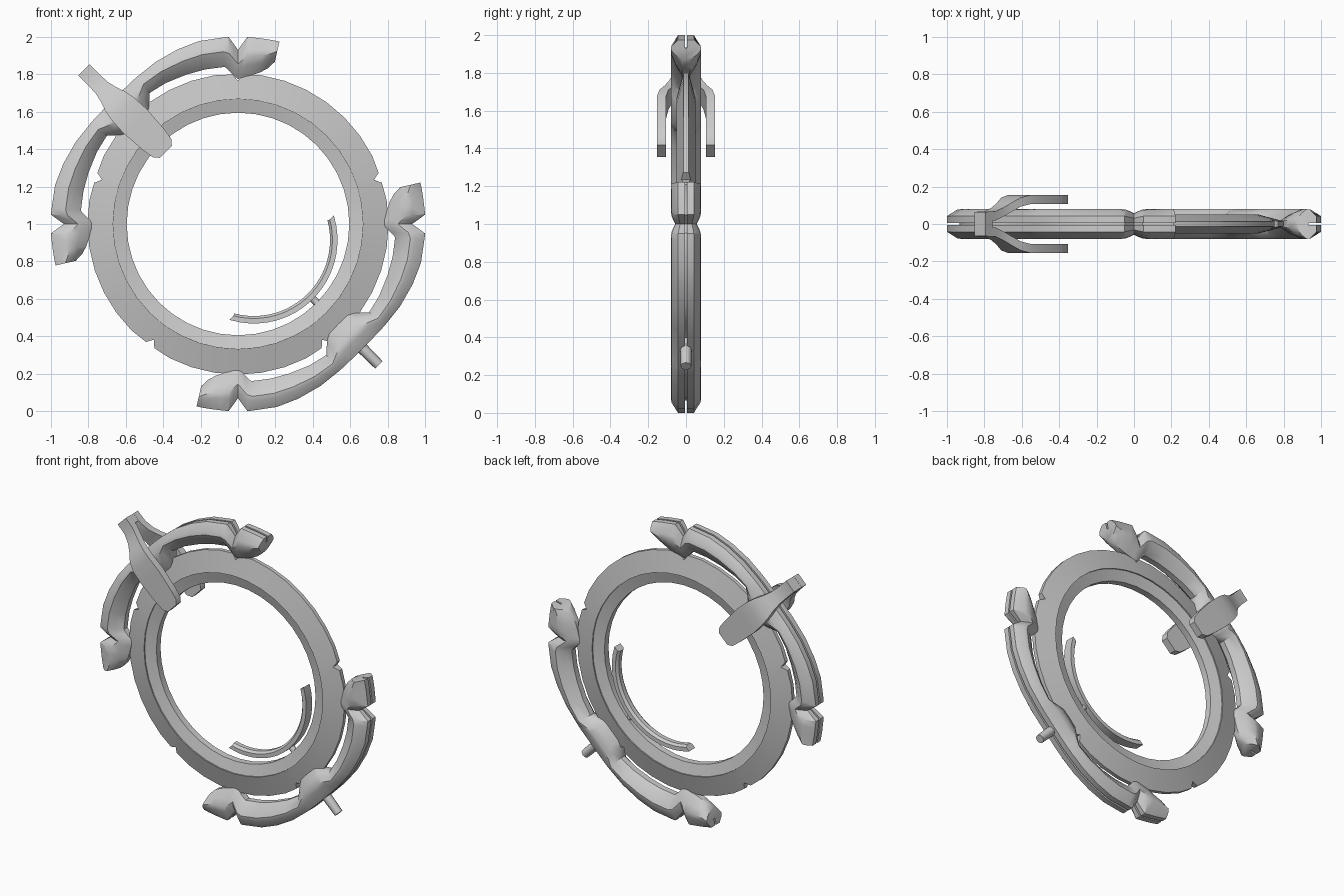
import bpy, bmesh, math
from mathutils import Vector

if "Cube" in bpy.data.objects:
    bpy.data.objects.remove(bpy.data.objects["Cube"])


def material(name, v):
    m = bpy.data.materials.new(name)
    m.diffuse_color = (v, v, v, 1)
    m.use_nodes = True
    m.node_tree.nodes["Principled BSDF"].inputs["Base Color"].default_value = m.diffuse_color
    return m


LIGHT = material("light_grey", 0.6)
MID = material("mid_grey", 0.56)


def polar(deg, r, y, c=(0, 0)):
    a = math.radians(deg)
    return Vector((c[0] + r * math.cos(a), y, 1 + c[1] + r * math.sin(a)))


def loft(name, sections, mat, closed=False, angle=35):
    """Skin a list of equal-length point loops."""
    bm = bmesh.new()
    loops = [[bm.verts.new(p) for p in s] for s in sections]
    n = len(loops[0])
    for i in range(len(loops) - (0 if closed else 1)):
        a, b = loops[i], loops[(i + 1) % len(loops)]
        for j in range(n):
            k = (j + 1) % n
            bm.faces.new((a[j], a[k], b[k], b[j]))
    if not closed:
        bm.faces.new(loops[0])
        bm.faces.new(loops[-1][::-1])
    bmesh.ops.recalc_face_normals(bm, faces=bm.faces)
    me = bpy.data.meshes.new(name)
    bm.to_mesh(me)
    bm.free()
    me.materials.append(mat)
    ob = bpy.data.objects.new(name, me)
    bpy.context.collection.objects.link(ob)
    bpy.ops.object.select_all(action='DESELECT')
    ob.select_set(True)
    bpy.context.view_layer.objects.active = ob
    bpy.ops.object.shade_smooth_by_angle(angle=math.radians(angle))
    return ob


def mirrored(half):
    """Close a half section by mirroring it in y."""
    return half + [(f, -y) for f, y in reversed(half)]


# main ring: thins toward the rim, with five V notches
stations = []
for i in range(40):
    a = i * 9
    if a % 72 == 18:
        stations += [(a - 2, 0.80), (a, 0.765), (a + 2, 0.80)]
    else:
        stations.append((a, 0.805))
ring = []
for a, ro in stations:
    half = [(0.668, 0.05), (ro, 0.05 - 0.037 * (ro - 0.668) / 0.137)]
    ring.append([polar(a, r, y) for r, y in mirrored(half)])
loft("main_ring", ring, MID, closed=True, angle=25)

# inner ring: thins toward the hole, stepped down from the main ring
half = [(0.67, 0.042), (0.595, 0.022)]
loft("inner_ring", [[polar(i * 9, r, y) for r, y in mirrored(half)] for i in range(40)],
     LIGHT, closed=True, angle=25)

# outer arms: leaf ends, notches and a thick middle; (offset, inner r, outer r, depth)
arm_half = [(-12.8, 0.89, 1.0, 1), (-11, 0.85, 1.0, 1), (-8.4, 0.82, 1.0, 1),
            (-5.5, 0.80, 1.0, 1), (-2.9, 0.79, 1.002, 0.97), (-1.4, 0.78, 0.965, 0.85),
            (0, 0.775, 0.93, 0.72), (1.4, 0.79, 0.965, 0.85), (2.9, 0.815, 1.002, 0.97),
            (4.8, 0.843, 1.0, 1), (12, 0.845, 1.0, 1), (19, 0.845, 0.988, 1),
            (27, 0.847, 0.972, 1), (34, 0.845, 0.955, 1), (37, 0.79, 0.95, 1),
            (40, 0.757, 0.945, 1), (45, 0.75, 0.942, 1)]
arm_all = arm_half + [(90 - a, i, o, d) for a, i, o, d in reversed(arm_half[:-1])]
section = mirrored([(0, 0.02), (0.28, 0.06), (0.52, 0.08), (0.68, 0.076),
                    (1, 0.043), (1, 0.006), (0.6, 0.006)])
for name, start in (("upper_arm", 90), ("lower_arm", 270)):
    loft(name, [[polar(start + a, i + f * (o - i), y * (d if abs(y) > 0.01 else 1))
                 for f, y in section] for a, i, o, d in arm_all], LIGHT)

# forked clasp over the upper arm: (radius, depth, half width)
prong = [(0.545, 0.13, 0.045), (0.575, 0.13, 0.07), (0.64, 0.13, 0.08), (0.78, 0.13, 0.09),
         (0.87, 0.13, 0.085), (0.93, 0.117, 0.074), (0.98, 0.09, 0.056),
         (1.03, 0.064, 0.045), (1.09, 0.043, 0.042), (1.165, 0.041, 0.042)]
out = Vector((-math.sqrt(0.5), 0, math.sqrt(0.5)))
side = Vector((math.sqrt(0.5), 0, math.sqrt(0.5)))
mid = Vector((0, 0, 1))


def bar(r, y0, y1, w):
    return [mid + out * r + side * s * w + Vector((0, y, 0))
            for s, y in ((-1, y0), (1, y0), (1, y1), (-1, y1))]


for name, s in (("front_prong", -1), ("back_prong", 1)):
    loft(name, [bar(r, s * (y - 0.024), s * (y + 0.024), w) for r, y, w in prong], LIGHT)
loft("clasp_cap", [bar(r, -0.06, 0.06, 0.0415) for r in (1.11, 1.164)], LIGHT)


# peg on the lower arm, and the tab holding the inner arc
def rod(name, r0, r1, w0, w1):
    loft(name, [[mid - out * r + side * w * math.cos(t) + Vector((0, w * math.sin(t), 0))
                 for t in (k * math.pi / 4 for k in range(8))]
                for r, w in ((r0, w0), (r1, w1))], LIGHT, angle=50)


rod("peg", 0.88, 1.065, 0.032, 0.028)
rod("arc_tab", 0.545, 0.61, 0.02, 0.02)

# slim inner arc, off centre toward the peg, with slanted ends
arc = []
for i in range(25):
    a = -105 + i * 5
    slant = 2 if i == 24 else -2 if i == 0 else 0
    pts = mirrored([(0.407, 0.015), (0.42, 0.032), (0.447, 0.032), (0.447, 0.01)])
    arc.append([polar(a + slant * (1 if r > 0.43 else 0), r, y, (0.085, -0.085))
                for r, y in pts])
loft("inner_arc", arc, LIGHT)
